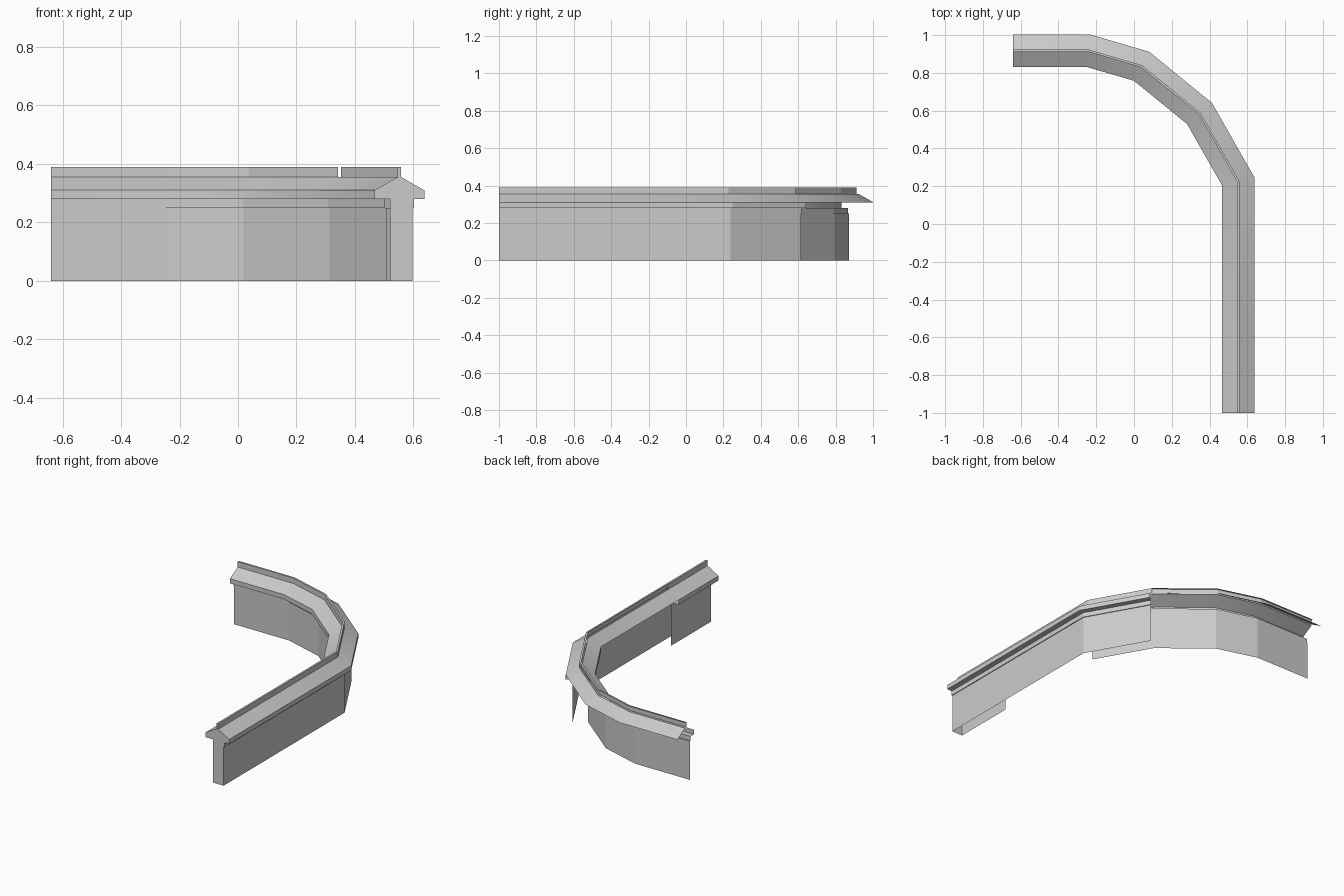
import bpy, bmesh
from mathutils import Vector

cube = bpy.data.objects.get("Cube")
if cube:
    bpy.data.objects.remove(cube, do_unlink=True)

stone = bpy.data.materials.new("grey_stone")
stone.use_nodes = True
GREY = (0.6, 0.6, 0.6, 1)
stone.diffuse_color = GREY
stone.node_tree.nodes["Principled BSDF"].inputs["Base Color"].default_value = GREY

# Ridge line of the wall: straight back end, faceted bend, long straight run
PATH = [Vector(p) for p in ((-0.64, 0.917), (-0.24, 0.917), (0.04, 0.835),
                            (0.347, 0.585), (0.552, 0.225), (0.552, -0.59), (0.552, -1))]
START, BEND, TURN, RUN, END = 0, 3, 4, 5, 6


def left(a, b):
    d = (b - a).normalized()
    return Vector((-d.y, d.x))


# Mitred outward direction at each path point
MITRE = []
for i, p in enumerate(PATH):
    n1 = left(PATH[max(i - 1, 0)], PATH[max(i, 1)])
    n2 = left(PATH[min(i, END - 1)], PATH[min(i + 1, END)])
    m = (n1 + n2).normalized()
    MITRE.append(m / m.dot(n1))


def place(i, offset, z):
    p = PATH[i] + MITRE[i] * offset
    return (p.x, p.y, z)


def finish(name, bm, smooth):
    mesh = bpy.data.meshes.new(name)
    bm.to_mesh(mesh)
    bm.free()
    mesh.materials.append(stone)
    ob = bpy.data.objects.new(name, mesh)
    bpy.context.collection.objects.link(ob)
    if smooth:
        bpy.ops.object.select_all(action='DESELECT')
        ob.select_set(True)
        bpy.context.view_layer.objects.active = ob
        bpy.ops.object.shade_smooth_by_angle(angle=0.6)


def sweep(name, profile, first, last, smooth=False):
    """Sheet following the path; profiles run from outer foot to inner foot."""
    bm = bmesh.new()
    rows = [[bm.verts.new(place(i, o, z)) for o, z in profile]
            for i in range(first, last + 1)]
    for r, s in zip(rows, rows[1:]):
        for k in range(len(profile) - 1):
            bm.faces.new((r[k], r[k + 1], s[k + 1], s[k]))
    finish(name, bm, smooth)


# Half sections: (outward offset, height)
FIN, EAVE, WALL, MOULD = 0.006, 0.085, 0.045, 0.05
wall = [(WALL, 0), (WALL, 0.25), (MOULD, 0.25), (MOULD, 0.28)]
eave = [(MOULD, 0.28), (EAVE, 0.28), (EAVE, 0.31)]
slope = [(EAVE, 0.31), (FIN, 0.355)]
fin = [(FIN, 0.355), (FIN, 0.39)]
thin_wall = [(0.032, 0), (0.032, 0.28)]
thin_eave = [(0.032, 0.28), (EAVE, 0.28), (EAVE, 0.31)]


def inner(section):
    return [(-o, z) for o, z in reversed(section)]


# Outer side
sweep("outer_wall", wall, BEND, END)
sweep("outer_eave", eave, BEND, END)
sweep("outer_coping", slope, START, END, True)
sweep("outer_fin", fin, BEND, END)

# Ridge top
sweep("fin_top", [(FIN, 0.39), (-FIN, 0.39)], START, END)

# Inner side, open along the middle of the straight run
sweep("inner_coping", inner(slope), START, END, True)
sweep("inner_fin_curve", inner(fin), START, BEND)
sweep("inner_fin_end", inner(fin), RUN, END)
sweep("inner_wall_curve", inner(wall), START, TURN)
sweep("inner_eave_curve", inner(eave), START, TURN, True)
sweep("inner_wall_end", inner(thin_wall), RUN, END)
sweep("inner_eave_end", inner(thin_eave), RUN, END)

# Front end face closing the whole section
outline = (wall + eave[1:] + slope[1:] + fin[1:] + inner(fin) + inner(slope)[1:]
           + inner(thin_eave)[1:] + inner(thin_wall)[1:])
bm = bmesh.new()
face = bm.faces.new([bm.verts.new(place(END, o, z)) for o, z in outline])
face.normal_update()
if face.normal.y > 0:
    face.normal_flip()
finish("front_end_face", bm, False)
